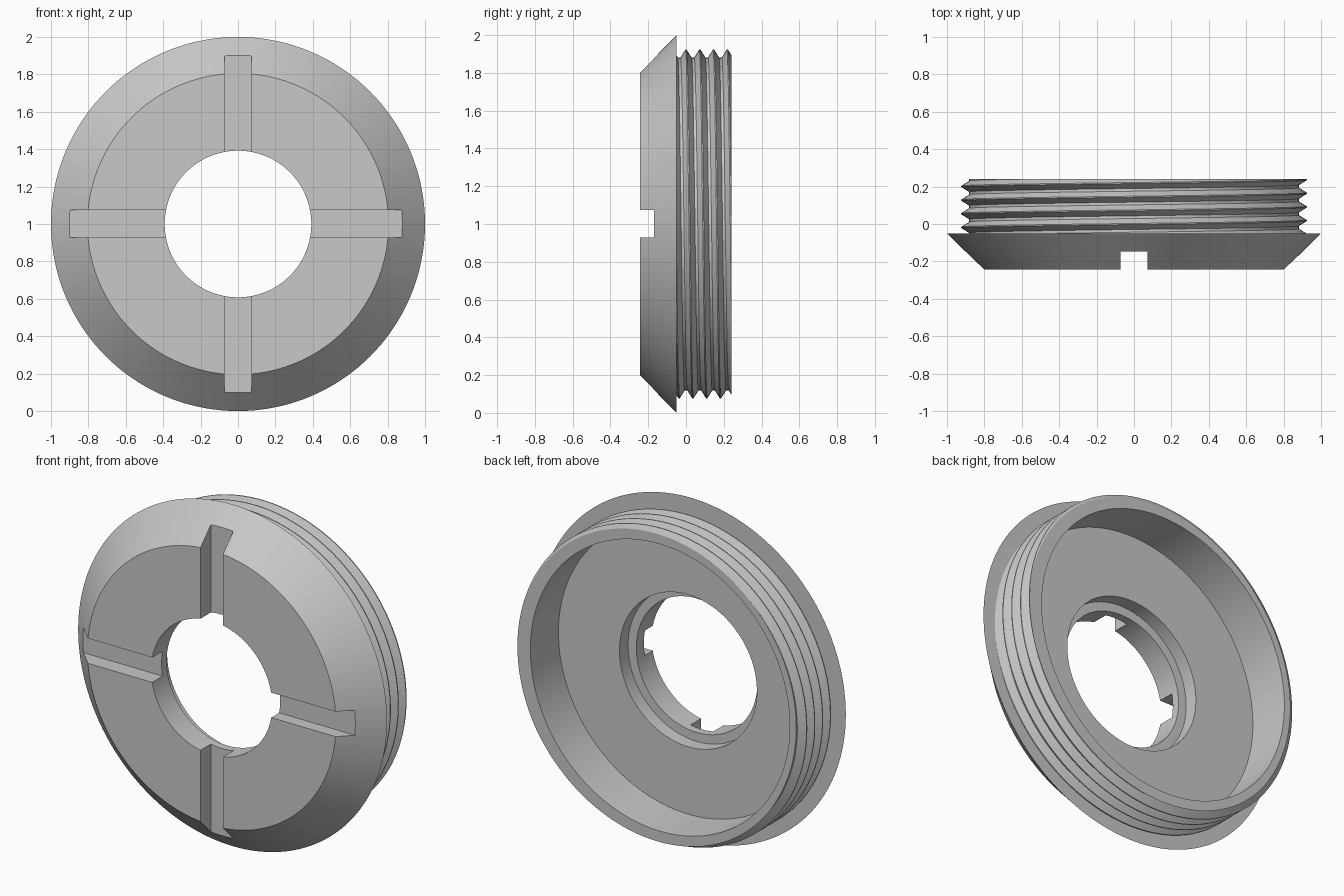
import bpy, bmesh, math
from mathutils import Vector

if "Cube" in bpy.data.objects:
    bpy.data.objects.remove(bpy.data.objects["Cube"])

FRONT, SHOULDER, BACK = -0.243, -0.05, 0.24
ROOT, CREST, PITCH = 0.882, 0.924, 0.073
SEGMENTS = 144
# Thread outline over one pitch: (fraction of pitch, radius), starting on a crest
THREAD = [(-0.04, CREST), (0.04, CREST), (0.4, ROOT), (0.6, ROOT), (0.96, CREST)]

grey = bpy.data.materials.new("light_grey")
grey.use_nodes = True
colour = (0.58, 0.58, 0.58, 1)
grey.diffuse_color = colour
grey.node_tree.nodes["Principled BSDF"].inputs["Base Color"].default_value = colour


def thread_radius(y, turn):
    t = ((y / PITCH - turn) + 0.04) % 1.0 - 0.04
    for (t0, r0), (t1, r1) in zip(THREAD, THREAD[1:]):
        if t <= t1:
            return r0 + (r1 - r0) * (t - t0) / (t1 - t0)
    return CREST


def profile(turn):
    # Closed section: bore, front face, bevel, shoulder, thread, rim, recess, counterbore
    pts = [(0.392, -0.10), (0.392, FRONT), (0.805, FRONT), (1.0, SHOULDER)]
    for k in range(-3, 5):
        for t, _ in THREAD[:4]:
            y = min(max(PITCH * (k + t + turn), SHOULDER), BACK)
            pts.append((thread_radius(y, turn), y))
    return pts + [(0.84, BACK), (0.84, -0.02), (0.445, -0.02), (0.445, -0.10)]


def make_object(name, bm):
    mesh = bpy.data.meshes.new(name)
    bmesh.ops.recalc_face_normals(bm, faces=bm.faces)
    bm.to_mesh(mesh)
    bm.free()
    mesh.materials.append(grey)
    obj = bpy.data.objects.new(name, mesh)
    bpy.context.collection.objects.link(obj)
    return obj


# Threaded ring: the section swept round the y axis, its thread climbing one pitch per turn
bm = bmesh.new()
columns = []
for i in range(SEGMENTS + 1):
    turn = i / SEGMENTS
    a = math.tau * turn
    columns.append([bm.verts.new((r * math.sin(a), y, 1 + r * math.cos(a)))
                    for r, y in profile(turn)])
for c0, c1 in zip(columns, columns[1:]):
    n = len(c0)
    for j in range(n):
        k = (j + 1) % n
        bm.faces.new((c0[j], c0[k], c1[k], c1[j]))
# Close the seam, where the helix has moved on by one whole pitch
bmesh.ops.remove_doubles(bm, verts=bm.verts, dist=0.00002)
bmesh.ops.dissolve_degenerate(bm, edges=bm.edges, dist=0.00002)
ring = make_object("threaded_ring", bm)


# Four spanner slots across the front; the left one is shallower
def slot_cutter(name, direction, depth):
    bm = bmesh.new()
    bmesh.ops.create_cube(bm, size=1)
    out = Vector(direction)
    size = Vector([0.9 if abs(c) else 0.146 for c in out])
    size.y = 0.4
    centre = out * 0.65 + Vector((0, depth - 0.2, 1.002))
    for v in bm.verts:
        v.co = Vector([v.co[i] * size[i] for i in range(3)]) + centre
    cutter = make_object(name, bm)
    cutter.hide_render = True
    return cutter


bpy.context.view_layer.objects.active = ring
for name, direction, depth in [("top_slot", (0, 0, 1), -0.147),
                               ("bottom_slot", (0, 0, -1), -0.147),
                               ("right_slot", (-1, 0, 0), -0.147),
                               ("left_slot", (1, 0, 0), -0.17)]:
    cutter = slot_cutter(name, direction, depth)
    mod = ring.modifiers.new(name, "BOOLEAN")
    mod.operation = "DIFFERENCE"
    mod.solver = "EXACT"
    mod.object = cutter
    bpy.ops.object.modifier_apply(modifier=mod.name)
    bpy.data.objects.remove(cutter)

bpy.ops.object.select_all(action="DESELECT")
ring.select_set(True)
bpy.ops.object.shade_smooth_by_angle(angle=math.radians(25))
